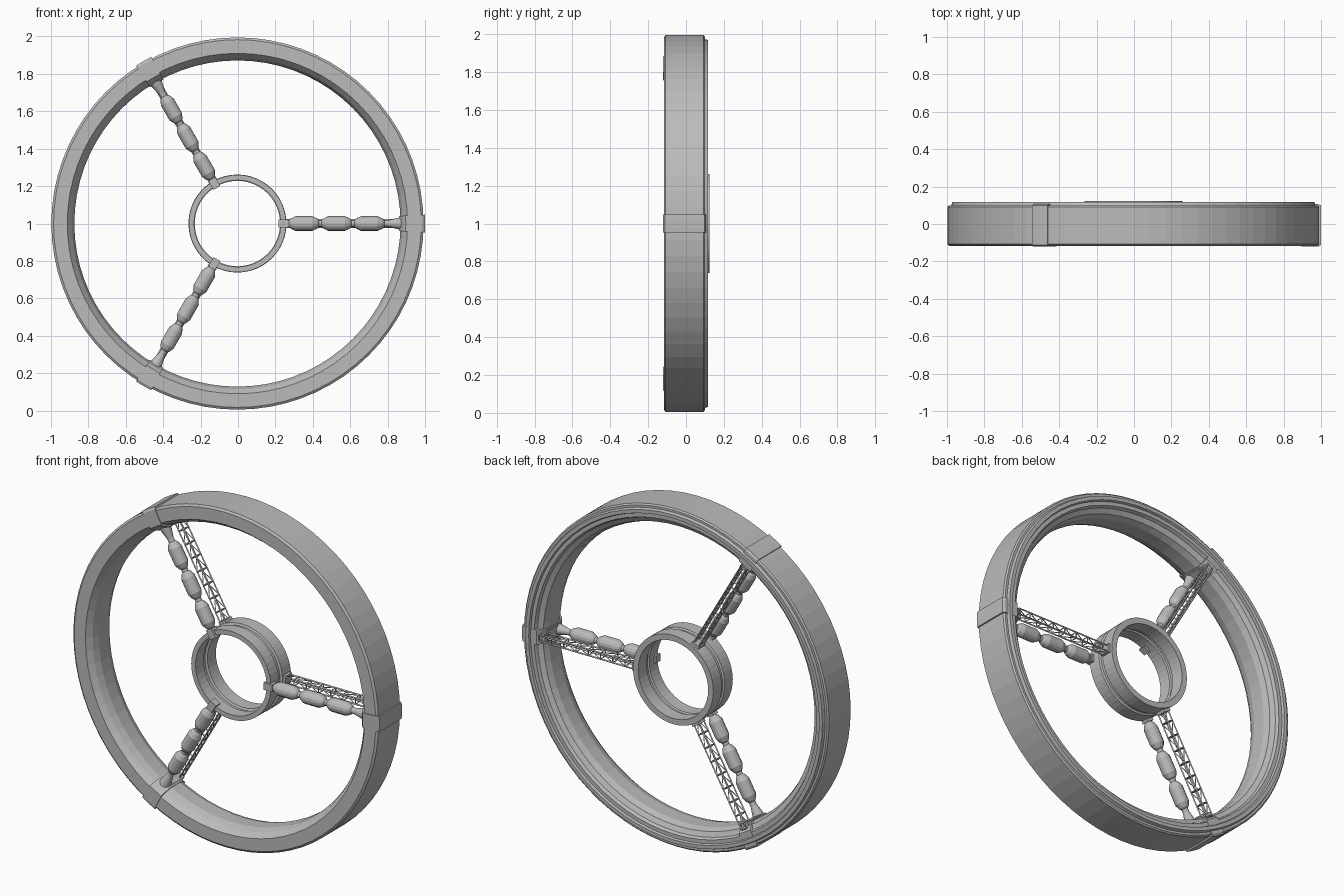
import bpy, bmesh, math
from mathutils import Matrix, Vector

if "Cube" in bpy.data.objects:
    bpy.data.objects.remove(bpy.data.objects["Cube"])

grey = bpy.data.materials.new("hull grey")
grey.use_nodes = True
grey.diffuse_color = (0.5, 0.5, 0.5, 1)
grey.node_tree.nodes["Principled BSDF"].inputs["Base Color"].default_value = (0.5, 0.5, 0.5, 1)

CENTRE = Matrix.Translation((-0.003, 0, 1))
TANK_Y = -0.05


def finish(name, bm, angle=0):
    """Turn a bmesh into an object, turned about the wheel axis."""
    bmesh.ops.recalc_face_normals(bm, faces=bm.faces)
    mesh = bpy.data.meshes.new(name)
    bm.to_mesh(mesh)
    bm.free()
    mesh.materials.append(grey)
    obj = bpy.data.objects.new(name, mesh)
    bpy.context.collection.objects.link(obj)
    obj.matrix_world = CENTRE @ Matrix.Rotation(-angle, 4, 'Y')
    return obj


def sweep(name, profile, steps, start=0, end=math.tau, angle=0):
    """Sweep a closed (radius, y) profile about the wheel axis."""
    bm = bmesh.new()
    full = end - start > 6
    rows = []
    for i in range(steps if full else steps + 1):
        a = start + (end - start) * i / steps
        rows.append([bm.verts.new((r * math.cos(a), y, r * math.sin(a))) for r, y in profile])
    n = len(profile)
    for i in range(steps):
        p, q = rows[i], rows[(i + 1) % len(rows)]
        for j in range(n):
            k = (j + 1) % n
            bm.faces.new((p[j], p[k], q[k], q[j]))
    if not full:
        bm.faces.new(rows[0])
        bm.faces.new(rows[-1])
    return finish(name, bm, angle)


def add_box(bm, centre, size):
    m = Matrix.Translation(centre) @ Matrix.Diagonal((*size, 1))
    bmesh.ops.create_cube(bm, size=1, matrix=m)


def add_rod(bm, a, b, radius=0.004):
    a, b = Vector(a), Vector(b)
    d = b - a
    m = Matrix.Translation((a + b) / 2) @ d.to_track_quat('Z', 'Y').to_matrix().to_4x4()
    bmesh.ops.create_cone(bm, cap_ends=True, segments=4, radius1=radius,
                          radius2=radius, depth=d.length, matrix=m)


# Outer habitat ring with a stepped lip at the back
ring_profile = [(0.995, -0.108), (0.995, 0.092), (0.987, 0.1), (0.974, 0.1), (0.968, 0.117),
                (0.947, 0.117), (0.942, 0.104), (0.92, 0.104), (0.912, 0.085), (0.885, 0.07),
                (0.872, 0.035), (0.872, -0.045), (0.885, -0.085), (0.91, -0.117), (0.983, -0.117)]
sweep("outer_ring", ring_profile, 72)

# Hub: two bands joined by a slightly recessed wall
hub_profile = [(0.26, -0.06), (0.26, 0.015), (0.25, 0.02), (0.25, 0.04), (0.262, 0.045),
               (0.262, 0.124), (0.228, 0.124), (0.228, 0.045), (0.24, 0.04),
               (0.24, 0.02), (0.232, 0.015), (0.232, -0.06)]
sweep("hub", hub_profile, 48)

# Collar clamped round the ring
collar_profile = [(1.003, -0.112), (1.003, 0.098), (0.99, 0.106), (0.905, 0.106), (0.868, 0.06),
                  (0.866, -0.06), (0.885, -0.105), (0.9, -0.121), (0.99, -0.121)]


def tank_row(name, angle):
    """Three tanks on a shaft with a flared outer end."""
    outline = [(0.25, 0.016)]
    for i in range(3):
        s = 0.275 + i * 0.175
        outline += [(s, 0.018), (s + 0.01, 0.027), (s + 0.035, 0.039), (s + 0.125, 0.039),
                    (s + 0.15, 0.028), (s + 0.16, 0.018)]
    outline += [(0.805, 0.018), (0.875, 0.034), (0.885, 0.034)]
    bm = bmesh.new()
    rows = []
    for x, r in outline:
        rows.append([bm.verts.new((x, TANK_Y + r * math.cos(t * math.tau / 16),
                                   r * math.sin(t * math.tau / 16))) for t in range(16)])
    for p, q in zip(rows, rows[1:]):
        for t in range(16):
            u = (t + 1) % 16
            bm.faces.new((p[t], p[u], q[u], q[t]))
    bm.faces.new(rows[0])
    bm.faces.new(rows[-1])
    finish(name, bm, angle)


def truss(name, angle):
    """Square lattice girder behind the tanks."""
    bm = bmesh.new()
    bays, x0, x1 = 8, 0.25, 0.89
    corners = [(0.055, -0.018), (0.055, 0.018), (0.1, 0.018), (0.1, -0.018)]
    step = (x1 - x0) / bays
    for c, (y, z) in enumerate(corners):
        y2, z2 = corners[(c + 1) % 4]
        add_rod(bm, (x0, y, z), (x1, y, z), 0.005)
        for i in range(bays + 1):
            x = x0 + i * step
            add_rod(bm, (x, y, z), (x, y2, z2))
            if i < bays and c % 2:
                add_rod(bm, (x, y, z), (x + step, y2, z2), 0.003)
    finish(name, bm, angle)


# Three spokes
for i in range(3):
    a = i * math.tau / 3
    n = str(i + 1)
    sweep("collar_" + n, collar_profile, 4, -0.047, 0.047, a)
    tank_row("spoke_tanks_" + n, a)
    truss("spoke_truss_" + n, a)
    bm = bmesh.new()
    add_box(bm, (0.247, TANK_Y, 0), (0.055, 0.045, 0.042))
    add_box(bm, (0.262, 0.08, 0), (0.03, 0.06, 0.05))
    add_box(bm, (0.872, 0.02, 0), (0.02, 0.13, 0.06))
    finish("spoke_mounts_" + n, bm, a)
